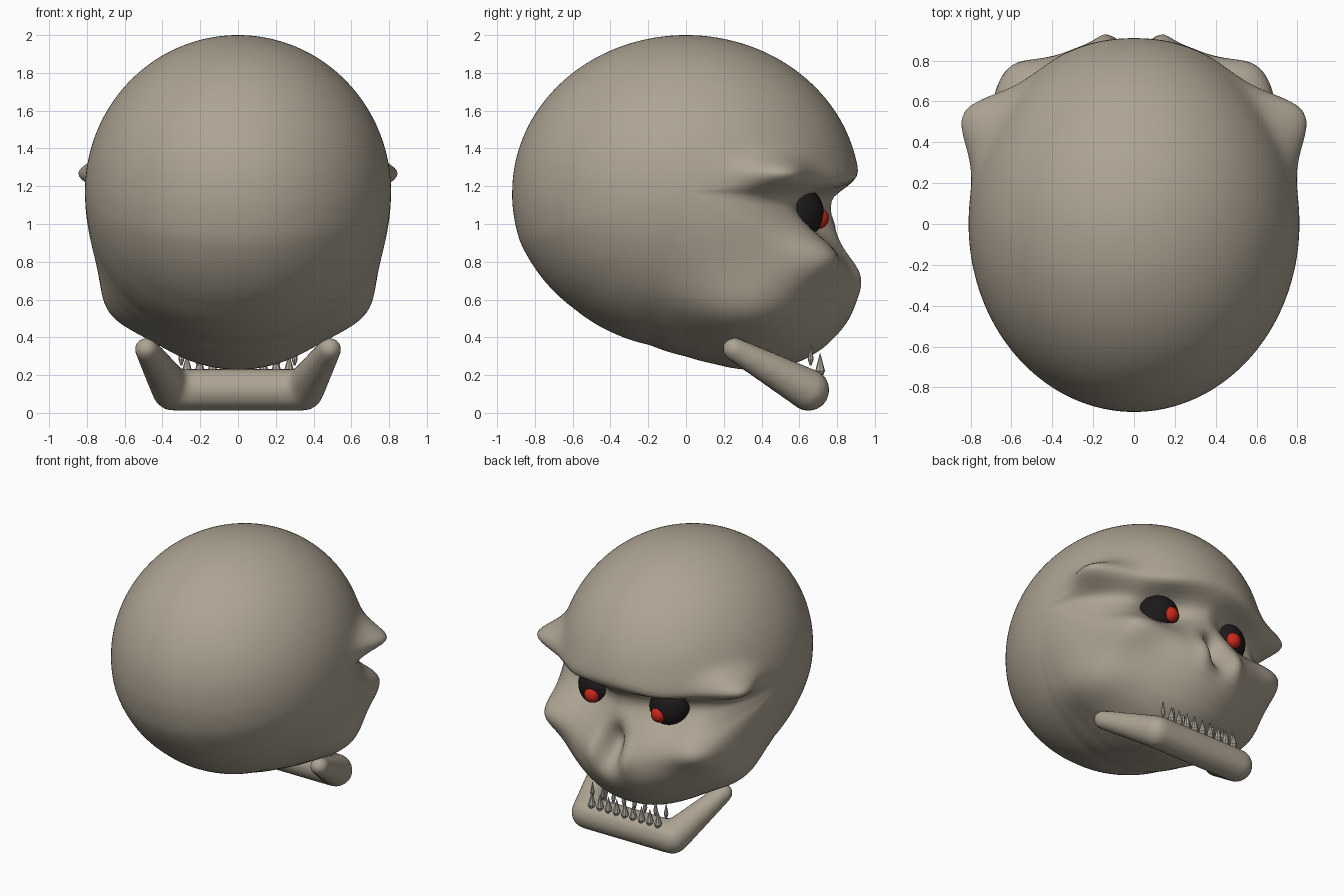
import bpy, bmesh, math
from mathutils import Vector, Matrix

if "Cube" in bpy.data.objects:
    bpy.data.objects.remove(bpy.data.objects["Cube"])


def material(name, rgb):
    m = bpy.data.materials.new(name)
    m.diffuse_color = (*rgb, 1)
    m.use_nodes = True
    m.node_tree.nodes["Principled BSDF"].inputs["Base Color"].default_value = m.diffuse_color
    return m


BONE = material("bone", (0.42, 0.37, 0.29))
TOOTH = material("tooth", (0.45, 0.42, 0.36))
BLACK = material("socket_black", (0.012, 0.01, 0.01))
RED = material("pupil_red", (0.6, 0.02, 0.01))


def add_object(name, bm, mat, smooth=True):
    me = bpy.data.meshes.new(name)
    for f in bm.faces:
        f.smooth = smooth
    bm.to_mesh(me)
    bm.free()
    me.materials.append(mat)
    ob = bpy.data.objects.new(name, me)
    bpy.context.collection.objects.link(ob)
    return ob


# Side profile of the skull (y, z): ellipse for the dome, points for face and base
CZ = 1.17
profile = [(0.92 * math.cos(a), CZ + 0.83 * math.sin(a))
           for a in (math.radians(d) for d in range(8, 181, 4))]
profile += [(.905, 1.245), (.84, 1.19), (.775, 1.14), (.77, 1.06), (.81, .97), (.85, .86),
            (.91, .74), (.92, .67), (.905, .57), (.84, .46), (.73, .345), (.6, .27),
            (.45, .235), (.3, .23), (.15, .26), (0, .30), (-.19, .36), (-.4, .43),
            (-.59, .55), (-.75, .7), (-.88, .91), (-.92, 1.12)]
polar = sorted((math.degrees(math.atan2(z - CZ, y)) % 360, math.hypot(y, z - CZ)) for y, z in profile)
polar = [(polar[-1][0] - 360, polar[-1][1])] + polar + [(polar[0][0] + 360, polar[0][1])]


def raw_radius(d):
    d %= 360
    for (a, r), (b, s) in zip(polar, polar[1:]):
        if a <= d <= b:
            return r + (s - r) * (d - a) / max(b - a, 1e-6)
    return polar[0][1]


table = [raw_radius(i) for i in range(360)]
for _ in range(2):
    table = [sum(table[(i + k) % 360] for k in (-1, 0, 1)) / 3 for i in range(360)]


def radius(d):
    i = math.floor(d)
    t = d - i
    return table[i % 360] * (1 - t) + table[(i + 1) % 360] * t


# Soft sculpting moves, mirrored in x: centre, spread, push
moves = [
    ((.68, .48, 1.27), (.16, .19, .085), (.15, .06, 0)),      # outer brow
    ((.33, .78, 1.27), (.22, .2, .07), (0, .02, -.04)),       # inner brow
    ((.30, .68, 1.06), (.17, .25, .14), (0, -.14, 0)),        # eye socket
    ((.55, .65, .83), (.19, .2, .13), (.05, .10, 0)),         # cheekbone
    ((.60, .35, .58), (.16, .35, .22), (.07, 0, -.03)),       # lower side
    ((.14, .90, .72), (.06, .2, .12), (0, .03, 0)),           # nose rim
    ((0, .90, .78), (.075, .25, .13), (0, -.14, 0)),          # nose hole
]

# Skull
bm = bmesh.new()
bmesh.ops.create_uvsphere(bm, u_segments=200, v_segments=120, radius=1)
for v in bm.verts:
    a, b, c = v.co
    ring = math.hypot(a, b)
    th = math.atan2(b, a)
    r = radius(math.degrees(th)) * ring
    p = Vector((.81 * c, r * math.cos(th), CZ + r * math.sin(th)))
    q = p.copy()
    side = 1 if p.x >= 0 else -1
    for cen, spread, push in moves:
        d = sum(((u - w) / s) ** 2 for u, w, s in zip((abs(p.x), p.y, p.z), cen, spread))
        q += Vector((push[0] * side, push[1], push[2])) * math.exp(-d)
    v.co = q
add_object("skull", bm, BONE)

# Lower jaw: tapered capsules (hulls around two balls) fused together
ball = bmesh.new()
bmesh.ops.create_icosphere(ball, subdivisions=3, radius=1)
points = [v.co.copy() for v in ball.verts]
ball.free()
ends = [((-.485, .255, .338), .064), ((-.345, .648, .122), .112),
        ((.345, .648, .122), .112), ((.485, .255, .338), .064)]
bm = bmesh.new()
for pair in zip(ends, ends[1:]):
    part = [bm.verts.new(Vector(co) + p * r) for co, r in pair for p in points]
    bmesh.ops.convex_hull(bm, input=part)
bmesh.ops.delete(bm, geom=[v for v in bm.verts if not v.link_faces], context='VERTS')
bmesh.ops.recalc_face_normals(bm, faces=bm.faces[:])
jaw = add_object("lower_jaw", bm, BONE)
rm = jaw.modifiers.new("fuse", 'REMESH')
rm.mode = 'VOXEL'
rm.voxel_size = 0.02
rm.use_smooth_shade = True
sm = jaw.modifiers.new("soften", 'SMOOTH')
sm.iterations = 6

# Eyes with red pupils
for side, label in ((-1, "left"), (1, "right")):
    for name, co, r, mat in (("eye", (.29, .58, 1.06), .15, BLACK),
                             ("pupil", (.272, .70, 1.03), .056, RED)):
        bm = bmesh.new()
        bmesh.ops.create_uvsphere(bm, u_segments=24, v_segments=16, radius=r,
                                  matrix=Matrix.Translation((co[0] * side, co[1], co[2])))
        add_object(f"{name}_{label}", bm, mat)


# Teeth: rows of slim spikes, with a short taper at the root
def teeth(name, count, half, y, z0, z1, r):
    bm = bmesh.new()
    h = z1 - z0
    for i in range(count):
        x = -half + 2 * half * i / (count - 1)
        for r1, r2, lo, hi in ((r * .3, r, 0, .3), (r, 0, .3, 1)):
            bmesh.ops.create_cone(bm, cap_ends=True, segments=8, radius1=r1, radius2=r2,
                                  depth=h * (hi - lo),
                                  matrix=Matrix.Translation((x, y, z0 + h * (lo + hi) / 2)))
    add_object(name, bm, TOOTH, False)


teeth("lower_teeth", 9, .27, .71, .18, .32, .026)
teeth("upper_teeth", 8, .30, .66, .25, .37, .016)
